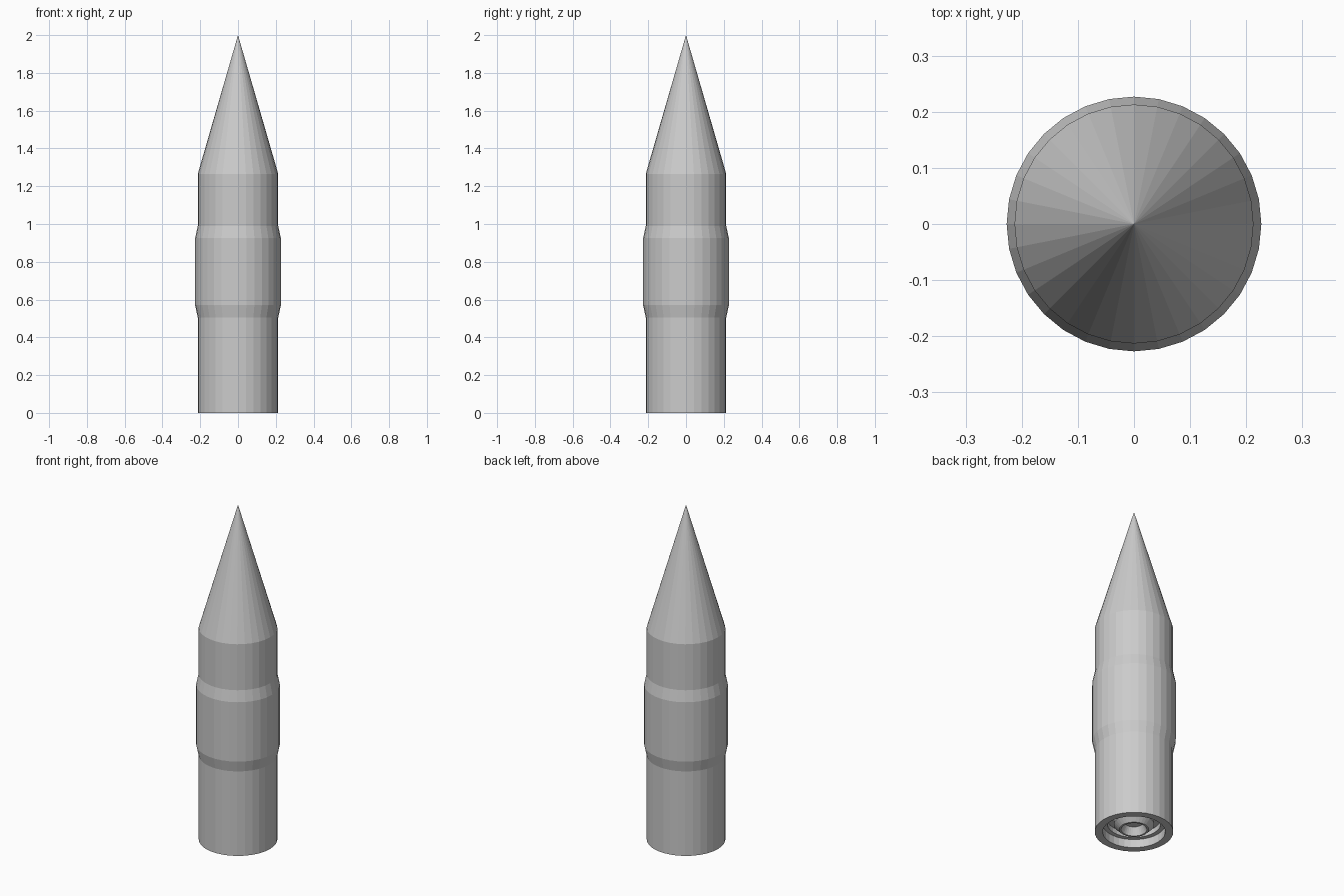
import bpy, math

if "Cube" in bpy.data.objects:
    bpy.data.objects.remove(bpy.data.objects["Cube"])

SIDES = 32


def lathe(name, profile):
    """Revolve (radius, z) points about z; a radius of 0 becomes a single pole."""
    verts, faces, rings = [], [], []
    for r, z in profile:
        start = len(verts)
        n = 1 if r == 0 else SIDES
        for i in range(n):
            a = 2 * math.pi * i / SIDES
            verts.append((r * math.cos(a), r * math.sin(a), z))
        rings.append((start, n))
    for (a, na), (b, nb) in zip(rings, rings[1:]):
        for i in range(SIDES):
            j = (i + 1) % SIDES
            if na == 1:
                faces.append((a, b + j, b + i))
            elif nb == 1:
                faces.append((a + i, a + j, b))
            else:
                faces.append((a + i, a + j, b + j, b + i))
    mesh = bpy.data.meshes.new(name)
    mesh.from_pydata(verts, [], faces)
    mesh.update()
    obj = bpy.data.objects.new(name, mesh)
    bpy.context.collection.objects.link(obj)
    return obj


# Hull: recessed base, cylinder with a raised middle band, pointed nose
lathe("rocket_hull", [
    (0, 0.08), (0.145, 0.08), (0.145, 0.05), (0.17, 0.05),
    (0.17, 0), (0.213, 0),
    (0.213, 0.505), (0.227, 0.57), (0.227, 0.925), (0.213, 0.99),
    (0.213, 1.265), (0, 2.0),
])

# Exhaust nozzle: stepped hollow ring inside the base recess
lathe("exhaust_nozzle", [
    (0, 0.06), (0.05, 0.06), (0.07, 0.015), (0.08, 0.015),
    (0.11, 0.045), (0.11, 0.08),
])
